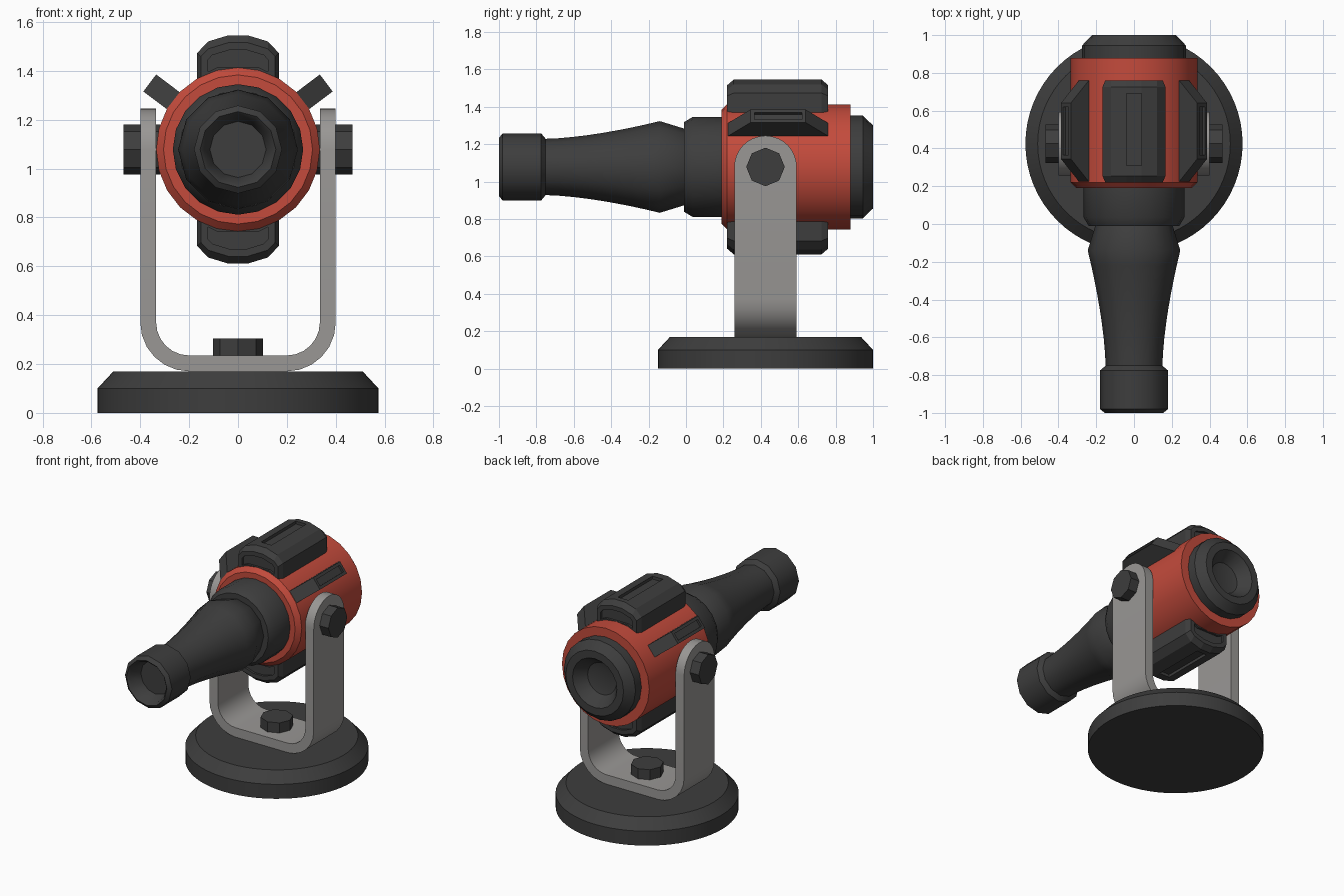
import bpy, bmesh, math
from mathutils import Vector

if "Cube" in bpy.data.objects:
    bpy.data.objects.remove(bpy.data.objects["Cube"])

AX = 1.078    # barrel axis height
PY = 0.425    # pivot / base centre in y


def material(name, rgb):
    m = bpy.data.materials.new(name)
    m.diffuse_color = (*rgb, 1)
    m.use_nodes = True
    m.node_tree.nodes["Principled BSDF"].inputs["Base Color"].default_value = m.diffuse_color
    return m


DARK = material("dark_gray", (0.047, 0.047, 0.047))
RED = material("red", (0.55, 0.07, 0.045))
STEEL = material("light_gray", (0.32, 0.31, 0.30))


def finish(name, bm, mat, angle=35):
    bmesh.ops.remove_doubles(bm, verts=bm.verts, dist=1e-5)
    bmesh.ops.recalc_face_normals(bm, faces=bm.faces)
    me = bpy.data.meshes.new(name)
    bm.to_mesh(me)
    bm.free()
    me.materials.append(mat)
    ob = bpy.data.objects.new(name, me)
    bpy.context.collection.objects.link(ob)
    bpy.ops.object.select_all(action='DESELECT')
    ob.select_set(True)
    bpy.context.view_layer.objects.active = ob
    bpy.ops.object.shade_smooth_by_angle(angle=math.radians(angle))
    return ob


def loft(sections):
    """Skin closed rings of equal length; returns the bmesh and the two caps."""
    bm = bmesh.new()
    rings = [[bm.verts.new(p) for p in s] for s in sections]
    n = len(rings[0])
    for a, b in zip(rings, rings[1:]):
        for i in range(n):
            j = (i + 1) % n
            bm.faces.new((a[i], a[j], b[j], b[i]))
    caps = [bm.faces.new(rings[0]), bm.faces.new(rings[-1])]
    bmesh.ops.recalc_face_normals(bm, faces=bm.faces)
    return bm, caps


def lathe(name, profile, n, axis, centre, mat, angle=35):
    """Turn (position, radius) points around an axis."""
    cx, cy, cz = centre
    secs = []
    for t, r in profile:
        ring = []
        for i in range(n):
            a = 2 * math.pi * i / n
            u, v = max(r, 1e-7) * math.sin(a), max(r, 1e-7) * math.cos(a)
            p = {'X': (t, u, v), 'Y': (u, t, v), 'Z': (u, v, t)}[axis]
            ring.append((p[0] + cx, p[1] + cy, p[2] + cz))
        secs.append(ring)
    return finish(name, loft(secs)[0], mat, angle)


# base disc
lathe("base", [(0, 0.575), (0.10, 0.575), (0.17, 0.51)], 64, 'Z', (0, PY, 0), DARK)

# U-shaped yoke: (outer x, outer z, inner x, inner z, half width)
T, W = 0.065, 0.167
half = []
for i in range(9):
    a = math.radians(88 * (1 - i / 8))
    z = AX + W * math.sin(a)
    half.append((0.40, z, 0.40 - T, z, W * math.cos(a)))
for i in range(7):
    a = math.radians(90 * i / 6)
    c, s = math.cos(a), math.sin(a)
    half.append((0.2 + 0.2 * c, 0.37 - 0.2 * s, 0.2 + 0.135 * c, 0.37 - 0.135 * s, W))
path = half + [(-a, b, -c, d, w) for a, b, c, d, w in reversed(half)]
finish("yoke", loft([[(ox, PY - w, oz), (ox, PY + w, oz), (ix, PY + w, iz), (ix, PY - w, iz)]
                     for ox, oz, ix, iz, w in path])[0], STEEL)

# bolts
lathe("base_bolt", [(0.22, 0.103), (0.305, 0.103)], 8, 'Z', (0, PY, 0), DARK)
for side, tag in ((1, "right"), (-1, "left")):
    lathe("pivot_bolt_" + tag, [(side * 0.32, 0.103), (side * 0.468, 0.103)], 8, 'X',
          (0, PY, AX), DARK)

# turned body parts along y
C = (0, 0, AX)
lathe("body_shell", [(0.19, 0.2), (0.19, 0.305), (0.22, 0.335), (0.88, 0.335), (0.88, 0.2)],
      24, 'Y', C, RED)
lathe("front_collar", [(-0.01, 0.19), (-0.01, 0.24), (0.035, 0.267), (0.20, 0.267)],
      20, 'Y', C, DARK)
lathe("rear_cap", [(0.87, 0.275), (0.945, 0.275), (1.0, 0.222), (1.0, 0.17),
                   (0.92, 0.11), (0.91, 0.07), (0.91, 0)], 20, 'Y', C, DARK)
flare = []
for i in range(9):
    t = i / 8
    flare.append((-0.76 + 0.62 * t, 0.15 + 0.095 * t ** 1.6))
lathe("barrel", flare + [(-0.01, 0.205), (0.02, 0.19)], 12, 'Y', C, DARK)
lathe("muzzle", [(-0.90, 0), (-0.90, 0.115), (-0.985, 0.14), (-1.0, 0.155), (-0.98, 0.18),
                 (-0.775, 0.18), (-0.75, 0.15), (-0.75, 0.05)], 12, 'Y', C, DARK)


# saddle plates above and below the body, with recessed slots
def saddle(name, sign):
    def ring(y, d):
        right = [(0.04, 0.467 - d), (0.122, 0.442 - d), (0.167 - d / 2, 0.395 - d / 2),
                 (0.167 - d / 2, 0.27), (0.08, 0.305)]
        pts = right + [(-x, z) for x, z in reversed(right)]
        return [(x, y, AX + sign * z) for x, z in pts]
    bm, caps = loft([ring(0.22, 0.03), ring(0.255, 0), ring(0.31, 0), ring(0.69, 0),
                     ring(0.725, 0), ring(0.76, 0.03)])
    top = max(bm.faces, key=lambda f: (sign * f.normal.z > 0.99) * f.calc_area())
    new = bmesh.ops.extrude_discrete_faces(bm, faces=[top])["faces"]
    bmesh.ops.translate(bm, verts=new[0].verts, vec=(0, 0, -0.02 * sign))
    for cap in caps:
        bmesh.ops.inset_region(bm, faces=[cap], thickness=0.03, use_even_offset=True)
        inward = -cap.normal * 0.015
        new = bmesh.ops.extrude_discrete_faces(bm, faces=[cap])["faces"]
        bmesh.ops.translate(bm, verts=new[0].verts, vec=inward)
    finish(name, bm, DARK, 12)


saddle("top_plate", 1)
saddle("bottom_plate", -1)

# slanted side fins with a slot in the outer face
for side, tag in ((1, "right"), (-1, "left")):
    a = math.radians(37)
    u = Vector((side * math.cos(a), 0, math.sin(a)))
    n = Vector((-side * math.sin(a), 0, math.cos(a))) * 0.0435

    def fin_ring(r, y0, y1):
        return [Vector((0, y, AX)) + u * r + n * s
                for y, s in ((y0, -1), (y1, -1), (y1, 1), (y0, 1))]
    bm, caps = loft([fin_ring(0.30, 0.22, 0.765), fin_ring(0.33, 0.222, 0.762),
                     fin_ring(0.452, 0.345, 0.64)])
    bmesh.ops.inset_region(bm, faces=[caps[1]], thickness=0.02, use_even_offset=True)
    new = bmesh.ops.extrude_discrete_faces(bm, faces=[caps[1]])["faces"]
    bmesh.ops.translate(bm, verts=new[0].verts, vec=-u * 0.015)
    finish("side_fin_" + tag, bm, DARK, 20)
